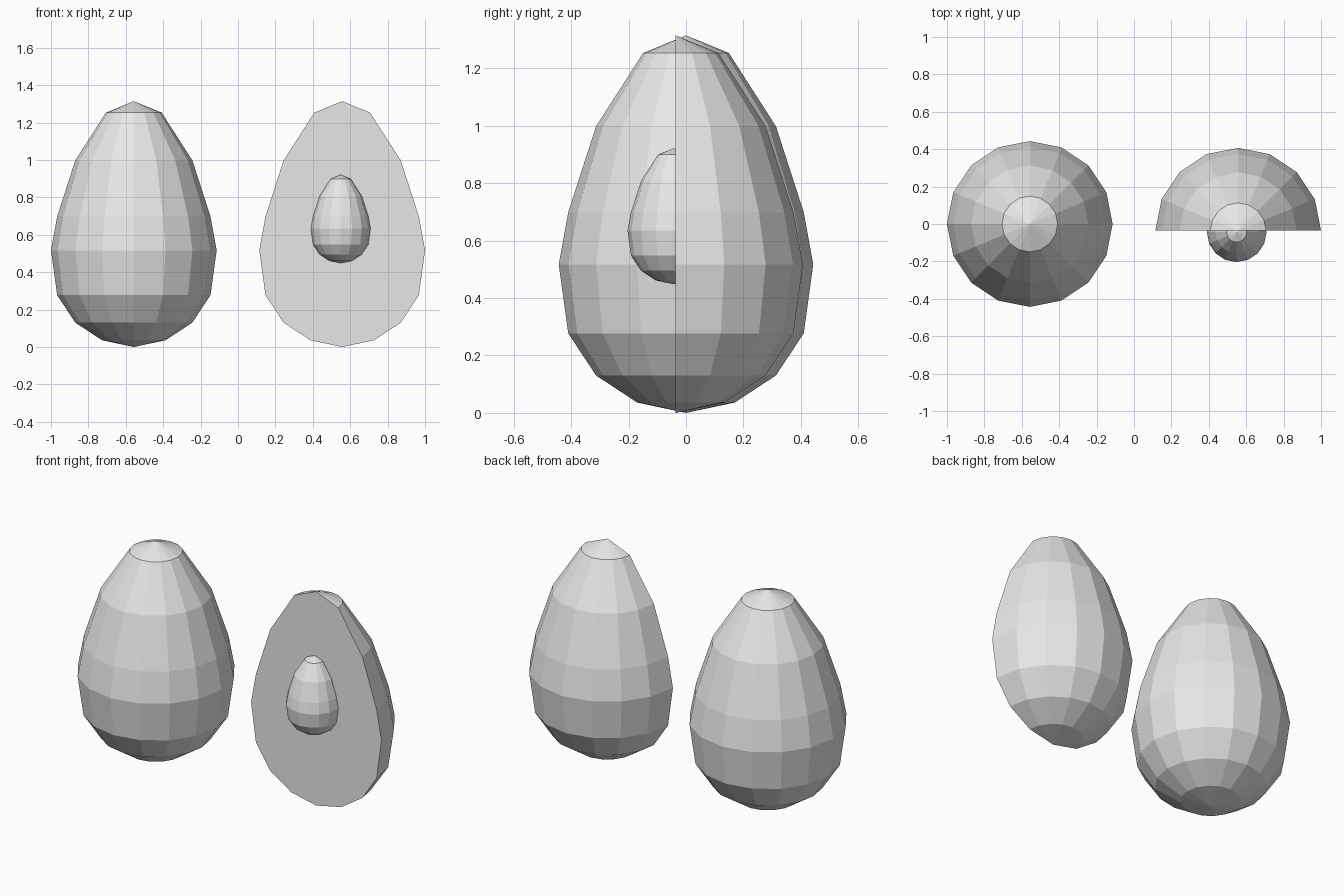
import bpy
import bmesh
import math

cube = bpy.data.objects.get("Cube")
if cube:
    bpy.data.objects.remove(cube, do_unlink=True)

SEGMENTS = 16
# Pear-shaped profile: (radius, height) from bottom pole to top pole
PROFILE = [(0, 0), (0.17, 0.036), (0.313, 0.13), (0.41, 0.277), (0.443, 0.517),
           (0.41, 0.698), (0.313, 0.998), (0.149, 1.253), (0, 1.314)]

grey = bpy.data.materials.new("plain grey")
grey.use_nodes = True
GREY = (0.8, 0.8, 0.8, 1)
grey.diffuse_color = GREY
grey.node_tree.nodes["Principled BSDF"].inputs["Base Color"].default_value = GREY


def fruit(name, location, scale=1.0, halved=False):
    """Spin the profile into a faceted body, optionally cut flat on the front."""
    bm = bmesh.new()
    verts = [bm.verts.new((r, 0, z)) for r, z in PROFILE]
    edges = [bm.edges.new(pair) for pair in zip(verts, verts[1:])]
    bmesh.ops.spin(bm, geom=verts + edges, cent=(0, 0, 0), axis=(0, 0, 1),
                   angle=math.tau, steps=SEGMENTS)
    bmesh.ops.remove_doubles(bm, verts=bm.verts, dist=0.001)
    if halved:
        bmesh.ops.bisect_plane(bm, geom=bm.verts[:] + bm.edges[:] + bm.faces[:],
                               dist=0.001, plane_co=(0, 0, 0),
                               plane_no=(0, -1, 0), clear_outer=True)
        rim = [e for e in bm.edges if e.is_boundary]
        bmesh.ops.contextual_create(bm, geom=rim)
    bmesh.ops.recalc_face_normals(bm, faces=bm.faces)
    mesh = bpy.data.meshes.new(name)
    bm.to_mesh(mesh)
    bm.free()
    mesh.materials.append(grey)
    obj = bpy.data.objects.new(name, mesh)
    obj.location = location
    obj.scale = (scale,) * 3
    bpy.context.collection.objects.link(obj)
    return obj


# Whole fruit, halved fruit and the stone set in its cut face
fruit("whole_fruit", (-0.557, 0, 0))
fruit("half_fruit", (0.557, -0.036, 0), halved=True)
fruit("stone", (0.549, -0.044, 0.448), scale=0.36)
